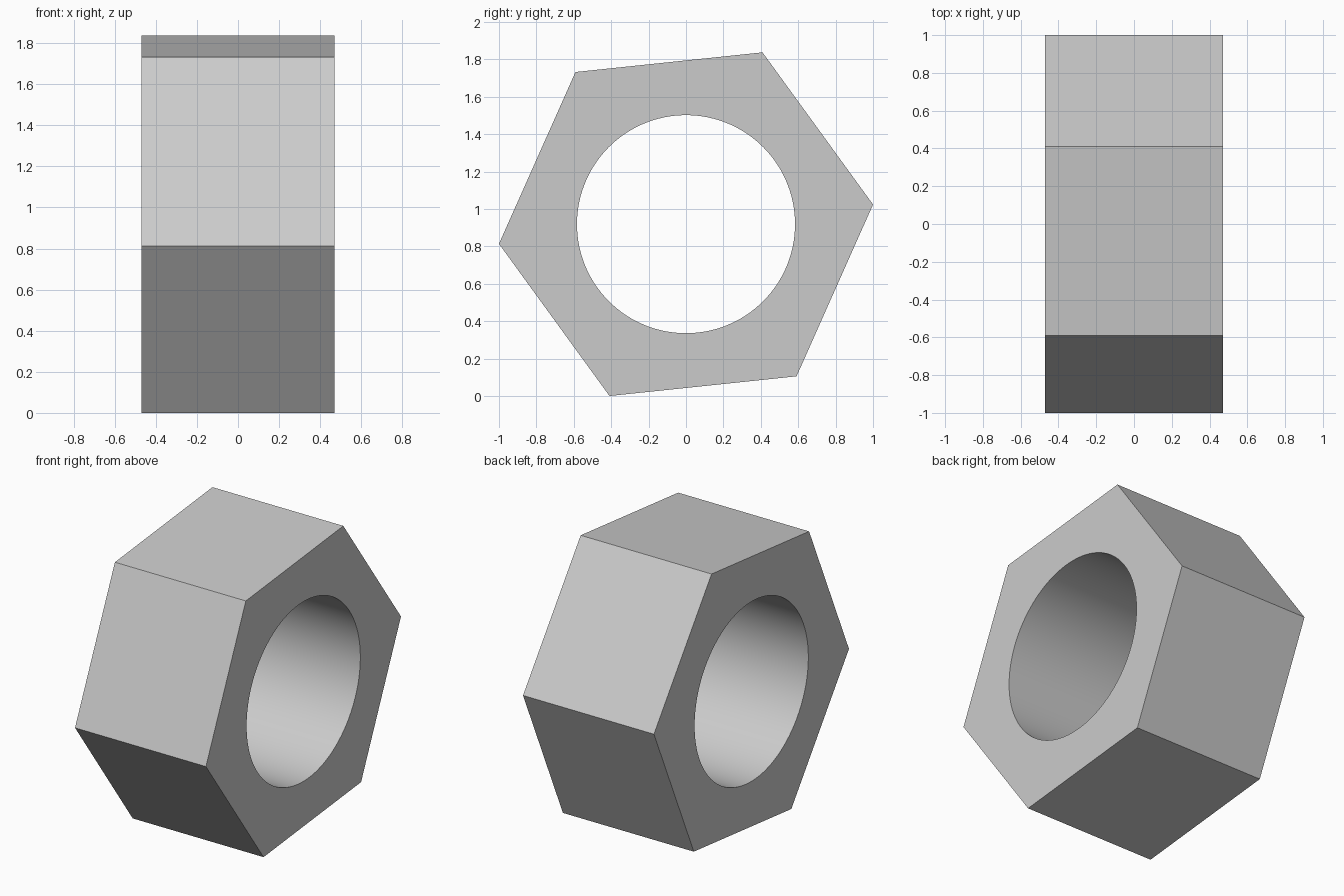
import bpy, bmesh, math

cube = bpy.data.objects.get("Cube")
if cube:
    bpy.data.objects.remove(cube, do_unlink=True)

HALF = 0.47            # half thickness along x
TILT = math.radians(6) # hexagon rotation
OUTER = 1 / math.cos(TILT)
BORE = 0.583
CENTRE = OUTER * math.sin(TILT + math.pi / 3)
ARC = 20               # bore segments per hexagon side

steel = bpy.data.materials.new("plain grey")
steel.use_nodes = True
grey = (0.6, 0.6, 0.6, 1)
steel.diffuse_color = grey
steel.node_tree.nodes["Principled BSDF"].inputs["Base Color"].default_value = grey

bm = bmesh.new()


def ring(x, radius, count):
    """Circle of vertices around the x axis."""
    angles = [TILT + math.tau * i / count for i in range(count)]
    return [bm.verts.new((x, radius * math.cos(a), CENTRE + radius * math.sin(a)))
            for a in angles]


def wall(a, b):
    """Quads joining two rings."""
    for i in range(len(a)):
        j = (i + 1) % len(a)
        bm.faces.new((a[i], a[j], b[j], b[i]))


# Outer hexagon and bore walls
hexes = [ring(x, OUTER, 6) for x in (-HALF, HALF)]
bores = [ring(x, BORE, 6 * ARC) for x in (-HALF, HALF)]
wall(*hexes)
wall(*bores)

# End faces, one sector per hexagon side
for outer, inner in zip(hexes, bores):
    for k in range(6):
        arc = [inner[(k * ARC + i) % len(inner)] for i in range(ARC + 1)]
        bm.faces.new([outer[k], outer[(k + 1) % 6]] + arc[::-1])

bmesh.ops.recalc_face_normals(bm, faces=bm.faces)
mesh = bpy.data.meshes.new("hex_nut")
bm.to_mesh(mesh)
bm.free()
mesh.materials.append(steel)
nut = bpy.data.objects.new("hex_nut", mesh)
bpy.context.collection.objects.link(nut)

# Smooth bore, crisp corners
bpy.ops.object.select_all(action='DESELECT')
nut.select_set(True)
bpy.context.view_layer.objects.active = nut
bpy.ops.object.shade_smooth_by_angle(angle=math.radians(30))
